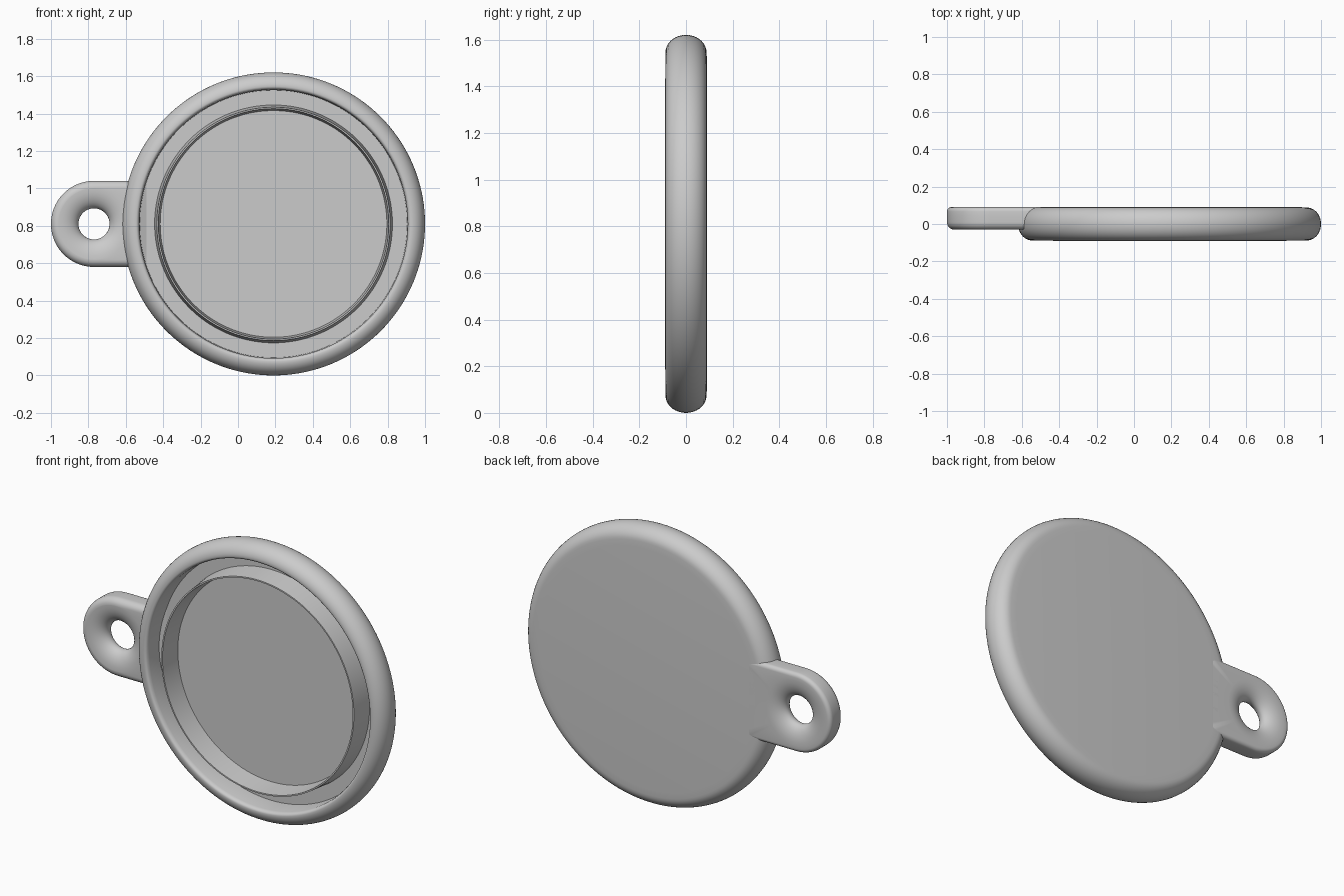
import bpy, bmesh
from math import sin, cos, pi, radians

if "Cube" in bpy.data.objects:
    bpy.data.objects.remove(bpy.data.objects["Cube"])


def circle(cx, cz):
    return lambda r, a: (cx + r * cos(a), cz + r * sin(a))


def lathe(name, profile, place, n=144, closed=False):
    """Sweep (radius, y, ...) profile points around a y-parallel axis."""
    bm = bmesh.new()
    rings = []
    for p in profile:
        if p[0] == 0:
            x, z = place(0, 0)
            rings.append([bm.verts.new((x, p[1], z))] * n)
            continue
        ring = []
        for i in range(n):
            x, z = place(*((p[0], 2 * pi * i / n) + tuple(p[2:])))
            ring.append(bm.verts.new((x, p[1], z)))
        rings.append(ring)
    pairs = list(zip(rings, rings[1:]))
    if closed:
        pairs.append((rings[-1], rings[0]))
    for a, b in pairs:
        for i in range(n):
            j = (i + 1) % n
            quad = list(dict.fromkeys((a[i], a[j], b[j], b[i])))
            bm.faces.new(quad)
    bmesh.ops.recalc_face_normals(bm, faces=bm.faces)
    me = bpy.data.meshes.new(name)
    bm.to_mesh(me)
    bm.free()
    ob = bpy.data.objects.new(name, me)
    bpy.context.collection.objects.link(ob)
    bpy.ops.object.select_all(action='DESELECT')
    ob.select_set(True)
    bpy.context.view_layer.objects.active = ob
    bpy.ops.object.shade_smooth_by_angle(angle=radians(32))
    return ob


CX, CZ, FLOOR = 0.19, 0.81, 0.037

# Tray: recessed floor, inner wall, rounded rim, flat back
rim = [(0.735 + 0.075 * cos(t), 0.088 * sin(t))
       for t in [-pi / 2 + pi * k / 18 for k in range(19)]]
tray = [(0, FLOOR), (0.715, FLOOR), (0.718, -0.065), (0.722, -0.08), (0.728, -0.086)]
tray += rim + [(0.7, 0.09), (0, 0.09)]
lathe("tray", tray, circle(CX, CZ))

# Thin tapered ring standing on the tray floor
ring = [(0.605, FLOOR + 0.01), (0.616, -0.09), (0.624, -0.09), (0.637, FLOOR + 0.01)]
lathe("inner_ring", ring, circle(CX, CZ), closed=True)


# Hanging tab: round end, stretched straight into the tray on its +x side
def tab_place(r, a, reach=None):
    t = r
    if reach and cos(a) > 1e-6:
        t = min(reach / cos(a), r / max(abs(sin(a)), 1e-6))
    return -0.77 + t * cos(a), CZ + t * sin(a)


front, back = 0.22, 0.3
tab = []
# flared hole from front to back
for k in range(9):
    t = pi / 2 * k / 8
    tab.append((0.19 - 0.107 * sin(t), 0.035 - 0.065 * cos(t)))
for k in range(1, 9):
    t = pi / 2 * k / 8
    tab.append((0.083 + 0.107 * (1 - cos(t)), 0.035 + 0.055 * sin(t)))
# rounded outer edge from back to front
for k in range(6):
    t = pi / 2 * k / 5
    tab.append((0.207 + 0.023 * sin(t), 0.067 + 0.023 * cos(t), back))
tab.append((0.23, 0.045, back))
for k in range(7):
    t = pi / 2 * k / 6
    tab.append((0.192 + 0.038 * cos(t), 0.01 - 0.04 * sin(t), front))
lathe("hanging_tab", tab, tab_place, closed=True)
